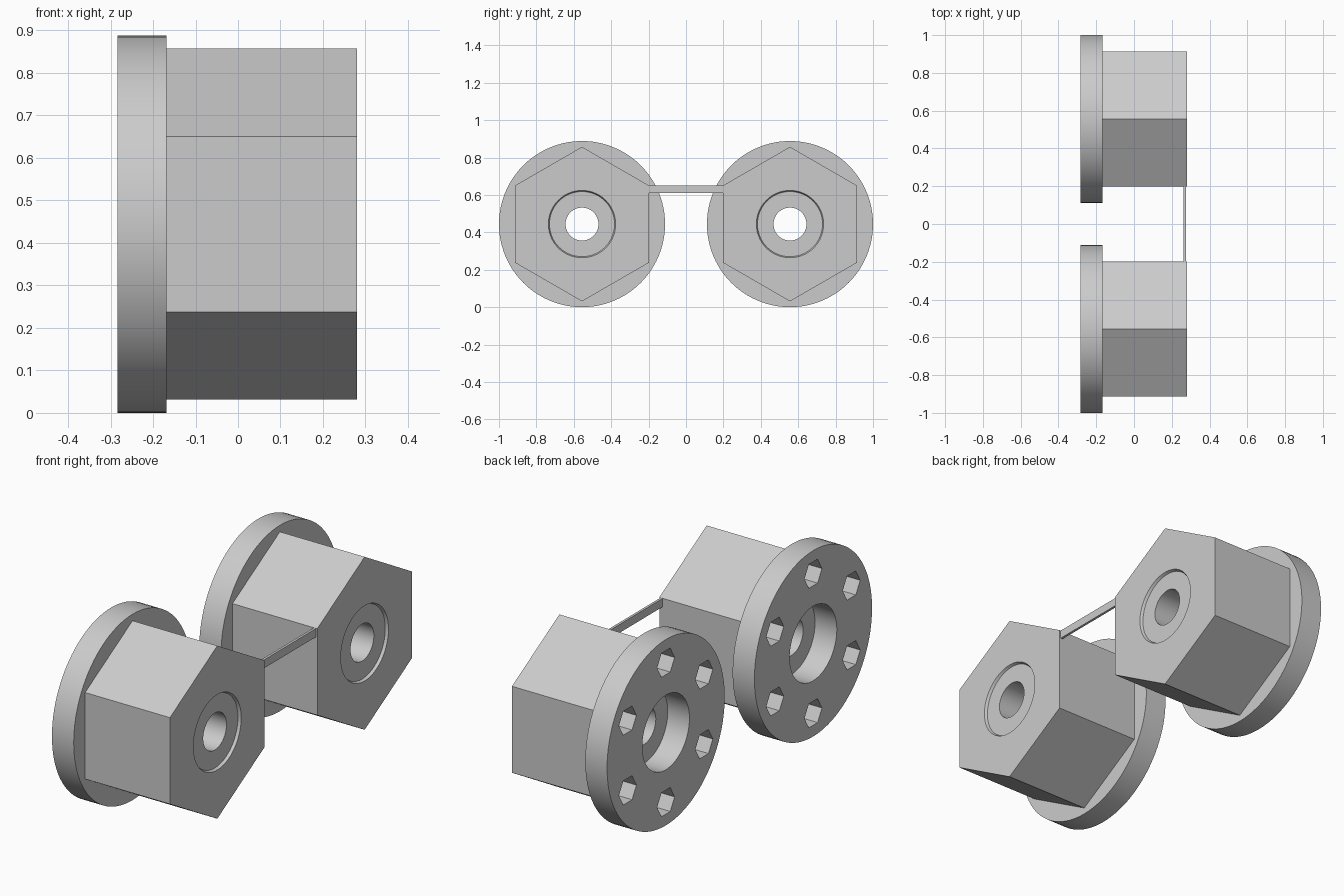
import bpy, bmesh, math

cube = bpy.data.objects.get("Cube")
if cube:
    bpy.data.objects.remove(cube, do_unlink=True)

# One plain metal colour
grey = bpy.data.materials.new("plain_grey")
grey.use_nodes = True
colour = (0.6, 0.6, 0.6, 1)
grey.diffuse_color = colour
grey.node_tree.nodes["Principled BSDF"].inputs["Base Color"].default_value = colour

CENTRE_Y, CENTRE_Z = 0.556, 0.444
BACK, SEAT, FACE = -0.283, -0.168, 0.28
POINT_UP = math.pi / 2


def finish(bm, name):
    bmesh.ops.recalc_face_normals(bm, faces=bm.faces[:])
    mesh = bpy.data.meshes.new(name)
    bm.to_mesh(mesh)
    bm.free()
    mesh.materials.append(grey)
    obj = bpy.data.objects.new(name, mesh)
    bpy.context.collection.objects.link(obj)
    return obj


def turned(name, profile, sides, y, z, phase=0.0):
    """Closed solid along x from (x, radius) stations."""
    bm = bmesh.new()
    rings = []
    for x, r in profile:
        angles = [phase + math.tau * i / sides for i in range(sides)]
        rings.append([bm.verts.new((x, y + r * math.cos(a), z + r * math.sin(a)))
                      for a in angles])
    for a, b in zip(rings, rings[1:]):
        for i in range(sides):
            j = (i + 1) % sides
            bm.faces.new((a[i], a[j], b[j], b[i]))
    bm.faces.new(rings[0])
    bm.faces.new(rings[-1])
    return finish(bm, name)


def carve(target, cutters):
    bpy.context.view_layer.objects.active = target
    for cutter in cutters:
        cutter.hide_render = True
        mod = target.modifiers.new("cut", 'BOOLEAN')
        mod.operation = 'DIFFERENCE'
        mod.solver = 'EXACT'
        mod.object = cutter
        bpy.ops.object.modifier_apply(modifier=mod.name)
        bpy.data.objects.remove(cutter, do_unlink=True)


def smooth(obj):
    bpy.ops.object.select_all(action='DESELECT')
    obj.select_set(True)
    bpy.context.view_layer.objects.active = obj
    bpy.ops.object.shade_smooth_by_angle(angle=math.radians(25))


for side, y in (("front", -CENTRE_Y), ("back", CENTRE_Y)):
    # Hexagonal body with a through bore and a shallow round recess
    body = turned(side + "_hex_body", [(SEAT, 0.413), (FACE, 0.413)],
                  6, y, CENTRE_Z, POINT_UP)
    carve(body, [
        turned("bore_cutter", [(-0.5, 0.088), (0.5, 0.088)], 64, y, CENTRE_Z),
        turned("recess_cutter", [(FACE - 0.013, 0.174), (FACE, 0.18), (0.4, 0.18)],
               64, y, CENTRE_Z),
    ])
    smooth(body)

    # Round flange with a counterbore and six hexagonal sockets
    flange = turned(side + "_flange", [(BACK, 0.444), (SEAT, 0.444)], 96, y, CENTRE_Z)
    cutters = [turned("counterbore_cutter", [(-0.5, 0.178), (0, 0.178)], 64, y, CENTRE_Z)]
    for i in range(6):
        a = POINT_UP + i * math.tau / 6
        cutters.append(turned("socket_cutter", [(-0.5, 0.066), (0, 0.066)], 6,
                              y + 0.333 * math.cos(a), CENTRE_Z + 0.333 * math.sin(a)))
    carve(flange, cutters)
    smooth(flange)

# Thin strip joining the two bodies
bm = bmesh.new()
bmesh.ops.create_cube(bm, size=1)
bmesh.ops.scale(bm, vec=(0.012, 0.4, 0.04), verts=bm.verts)
bmesh.ops.translate(bm, vec=(0.268, 0, 0.63), verts=bm.verts)
finish(bm, "joining_strip")
